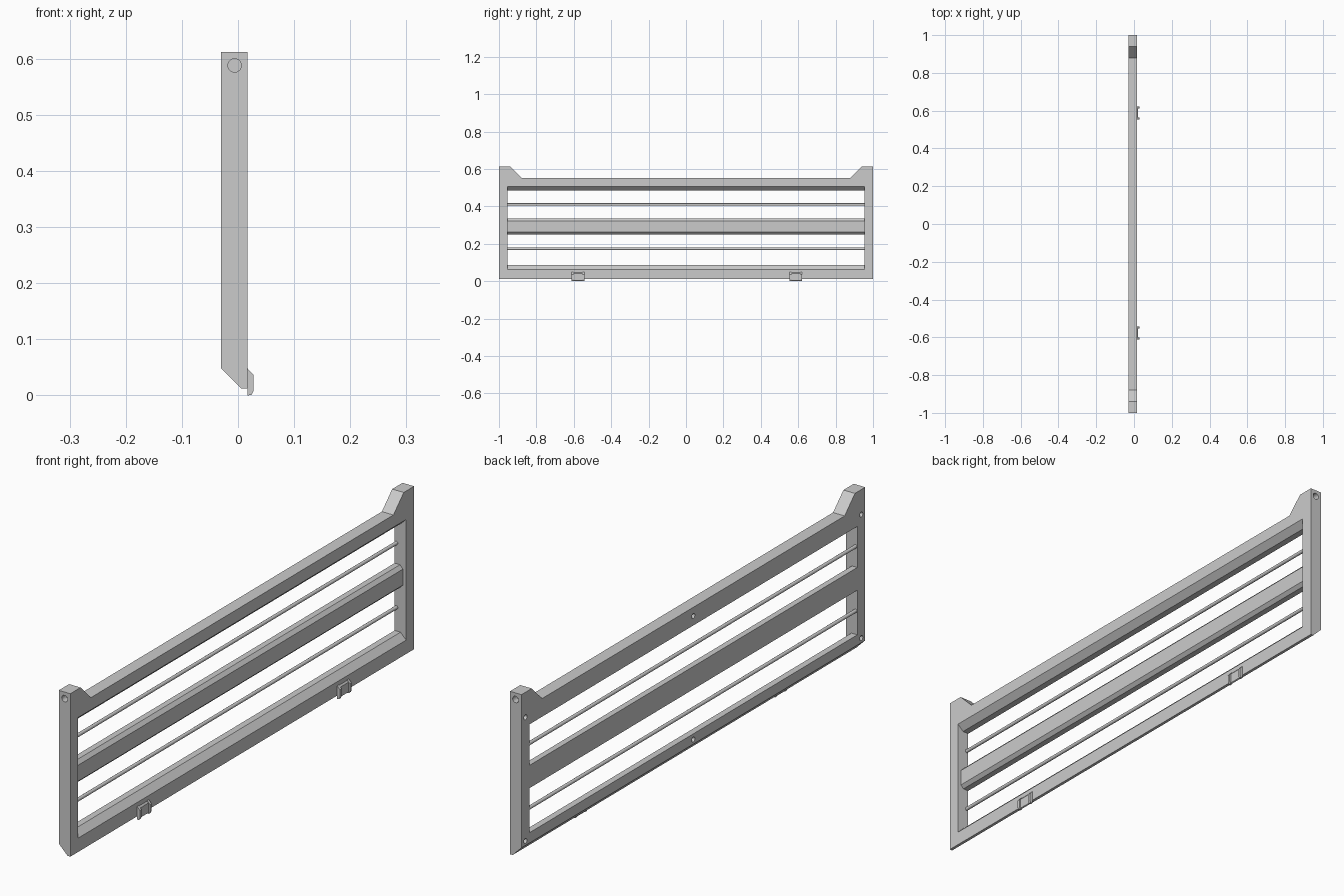
import bpy
import bmesh
from math import radians
from mathutils import Matrix, Vector

# Remove the default cube
cube = bpy.data.objects.get("Cube")
if cube:
    bpy.data.objects.remove(cube, do_unlink=True)

# Single grey finish
grey = bpy.data.materials.new("plain_grey")
grey.use_nodes = True
grey.diffuse_color = (0.6, 0.6, 0.6, 1)
grey.node_tree.nodes["Principled BSDF"].inputs["Base Color"].default_value = (0.6, 0.6, 0.6, 1)

BACK, FACE = -0.03, 0.017      # panel thickness along x
INNER, END = 0.954, 1.0        # post extent along y
BOTTOM, TOP = 0.012, 0.612
RAIL_TOP = 0.552


def make_object(name, bm):
    bmesh.ops.recalc_face_normals(bm, faces=bm.faces)
    mesh = bpy.data.meshes.new(name)
    bm.to_mesh(mesh)
    bm.free()
    mesh.materials.append(grey)
    obj = bpy.data.objects.new(name, mesh)
    bpy.context.collection.objects.link(obj)
    return obj


def extrude(name, points, offset):
    """Prism from a polygon of 3D points pushed along an offset."""
    bm = bmesh.new()
    face = bm.faces.new([bm.verts.new(p) for p in points])
    result = bmesh.ops.extrude_face_region(bm, geom=[face], use_keep_orig=True)
    moved = [v for v in result["geom"] if isinstance(v, bmesh.types.BMVert)]
    bmesh.ops.translate(bm, verts=moved, vec=Vector(offset))
    return make_object(name, bm)


def along_y(name, profile, y0, y1):
    return extrude(name, [(x, y0, z) for x, z in profile], (0, y1 - y0, 0))


def cylinder(name, centre, radius, length, axis, sides=24):
    bm = bmesh.new()
    turn = Matrix.Rotation(radians(90), 4, "X" if axis == "y" else "Y")
    bmesh.ops.create_cone(bm, cap_ends=True, segments=sides, radius1=radius,
                          radius2=radius, depth=length,
                          matrix=Matrix.Translation(centre) @ turn)
    return make_object(name, bm)


def drill(obj, centre, radius, depth, axis):
    """Cut a blind round hole centred on a surface point."""
    cutter = cylinder("cutter", centre, radius, 2 * depth, axis)
    cutter.hide_render = True
    mod = obj.modifiers.new("hole", "BOOLEAN")
    mod.operation = "DIFFERENCE"
    mod.solver = "EXACT"
    mod.object = cutter
    bpy.context.view_layer.objects.active = obj
    bpy.ops.object.modifier_apply(modifier=mod.name)
    bpy.data.objects.remove(cutter, do_unlink=True)


# Horizontal rails, flush at the back with bevelled front edges
top_rail = along_y("top_rail", [
    (BACK, RAIL_TOP), (FACE, RAIL_TOP), (FACE, 0.507), (-0.006, 0.485), (BACK, 0.485),
], -INNER, INNER)
along_y("middle_rail", [
    (BACK, 0.334), (-0.008, 0.334), (0.004, 0.321), (0.004, 0.262), (-0.008, 0.25), (BACK, 0.25),
], -INNER, INNER)
bottom_rail = along_y("bottom_rail", [
    (BACK, 0.048), (0.006, BOTTOM), (FACE, BOTTOM), (FACE, 0.063), (-0.006, 0.086), (BACK, 0.086),
], -INNER, INNER)

# Screw holes in the back
HOLE_HEIGHTS = (0.065, 0.52)
for rail, z in zip((bottom_rail, top_rail), HOLE_HEIGHTS):
    drill(rail, (BACK, 0, z), 0.009, 0.02, "x")

# End posts with sloped ears and holes
post_profile = [(BACK, 0.048), (0.006, BOTTOM), (FACE, BOTTOM), (FACE, TOP), (BACK, TOP)]
for side, label in ((-1, "front"), (1, "rear")):
    post = along_y(label + "_post", post_profile, side * INNER, side * END)
    for z in HOLE_HEIGHTS:
        drill(post, (BACK, side * 0.977, z), 0.009, 0.02, "x")
    drill(post, (-0.006, side * END, 0.588), 0.012, 0.025, "y")
    ear = [(INNER, RAIL_TOP), (0.88, RAIL_TOP), (0.94, TOP), (INNER, TOP)]
    extrude(label + "_ear", [(BACK, side * y, z) for y, z in ear], (FACE - BACK, 0, 0))

# Thin round rods between the rails
for z, label in ((0.173, "lower"), (0.41, "upper")):
    rod = cylinder(label + "_rod", (-0.023, 0, z), 0.0065, 2 * INNER, "y", 16)
    bpy.ops.object.select_all(action="DESELECT")
    rod.select_set(True)
    bpy.context.view_layer.objects.active = rod
    bpy.ops.object.shade_smooth_by_angle()

# Small clips hanging off the bottom rail
cheek = [(FACE, 0.048), (0.028, 0.036), (0.028, 0.008), (0.024, 0.001), (0.018, 0), (FACE, 0)]
plate = [(FACE, 0.046), (0.022, 0.04), (0.022, 0.004), (FACE, 0.002)]
for y, label in ((-0.577, "front"), (0.587, "rear")):
    along_y(label + "_clip_plate", plate, y - 0.024, y + 0.024)
    for side, hand in ((-1, "near"), (1, "far")):
        along_y(f"{label}_clip_{hand}_cheek", cheek, y + side * 0.024, y + side * 0.034)
